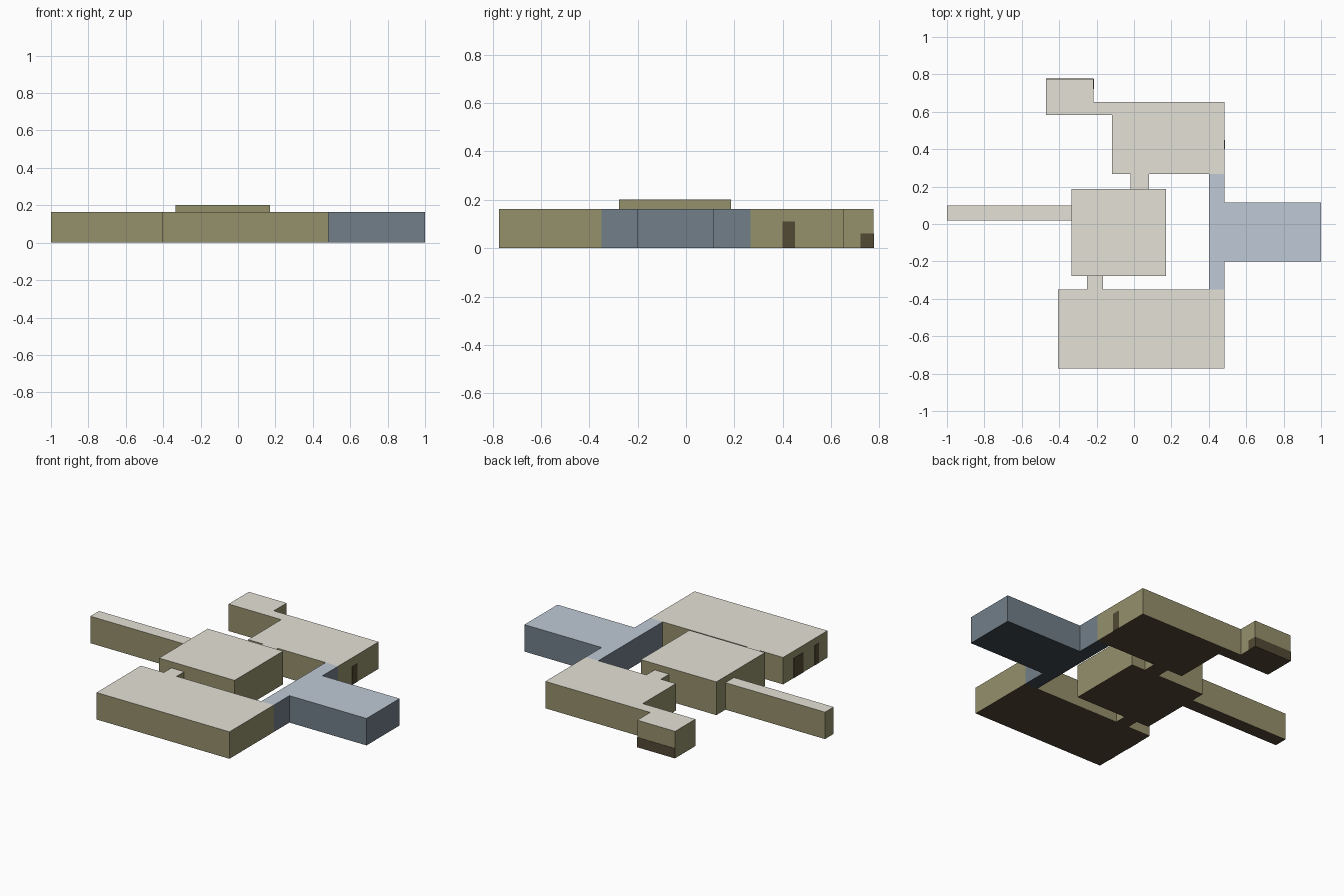
import bpy, bmesh

if "Cube" in bpy.data.objects:
    bpy.data.objects.remove(bpy.data.objects["Cube"])


def colour(name, rgb):
    m = bpy.data.materials.new(name)
    m.diffuse_color = (*rgb, 1.0)
    m.use_nodes = True
    m.node_tree.nodes["Principled BSDF"].inputs["Base Color"].default_value = m.diffuse_color
    return m


# Wall, roof and underside colours for the two groups of wings
dark_brown = colour("dark_brown_underside", (0.085, 0.067, 0.035))
olive = [colour("olive_wall", (0.30, 0.278, 0.148)),
         colour("cream_roof", (0.775, 0.755, 0.67)), dark_brown]
slate = [colour("slate_wall", (0.165, 0.212, 0.25)),
         colour("pale_blue_roof", (0.52, 0.585, 0.67)),
         colour("dark_slate_underside", (0.047, 0.065, 0.08))]

H = 0.163  # common roof height


def prism(name, outline, height, mats, base=0.0):
    """Extrude a floor outline upward; roof and underside get their own colour."""
    bm = bmesh.new()
    floor = bm.faces.new([bm.verts.new((x, y, base)) for x, y in outline])
    top = bmesh.ops.extrude_face_region(bm, geom=[floor], use_keep_orig=True)
    verts = [g for g in top["geom"] if isinstance(g, bmesh.types.BMVert)]
    bmesh.ops.translate(bm, verts=verts, vec=(0, 0, height))
    bmesh.ops.recalc_face_normals(bm, faces=bm.faces[:])
    if len(mats) == 3:
        for f in bm.faces:
            f.material_index = 1 if f.normal.z > 0.5 else 2 if f.normal.z < -0.5 else 0
    me = bpy.data.meshes.new(name)
    bm.to_mesh(me)
    bm.free()
    for m in mats:
        me.materials.append(m)
    ob = bpy.data.objects.new(name, me)
    bpy.context.collection.objects.link(ob)
    return ob


def block(name, x0, x1, y0, y1, height=H, mats=olive):
    return prism(name, [(x0, y0), (x1, y0), (x1, y1), (x0, y1)], height, mats)


# Taller central hall
block("central_hall", -0.334, 0.171, -0.277, 0.187, 0.201)

# Long west corridor and the two short links
block("west_corridor", -1.0, -0.334, 0.018, 0.1)
block("north_link", -0.018, 0.079, 0.187, 0.266)
block("south_link", -0.252, -0.166, -0.349, -0.277)

# South wing
block("south_wing", -0.405, 0.484, -0.773, -0.349)

# North wing with its stepped bridge to the corner room
prism("north_wing", [(-0.118, 0.266), (0.484, 0.266), (0.484, 0.652), (-0.217, 0.652),
                     (-0.217, 0.582), (-0.118, 0.582)], H, olive)
block("corner_room", -0.47, -0.217, 0.582, 0.775)

# Blue east wing: spine joining both wings plus the projecting room
prism("east_wing", [(0.40, -0.349), (0.484, -0.349), (0.484, -0.2), (1.0, -0.2),
                    (1.0, 0.115), (0.484, 0.115), (0.484, 0.266), (0.40, 0.266)], H, slate)

# Dark openings: thin plates on the walls
T = 0.002
block("corner_room_side_opening", -0.217, -0.217 + T, 0.722, 0.775, 0.06, [dark_brown])
block("corner_room_back_opening", -0.47, -0.217, 0.775, 0.775 + T, 0.06, [dark_brown])
for i, (y0, y1) in enumerate([(-0.54, -0.45), (-0.69, -0.65)]):
    block(f"south_wing_door_{i + 1}", -0.405 - T, -0.405, y0, y1, 0.12, [dark_brown])
block("north_wing_door", 0.484, 0.484 + T, 0.40, 0.45, 0.11, [dark_brown])
